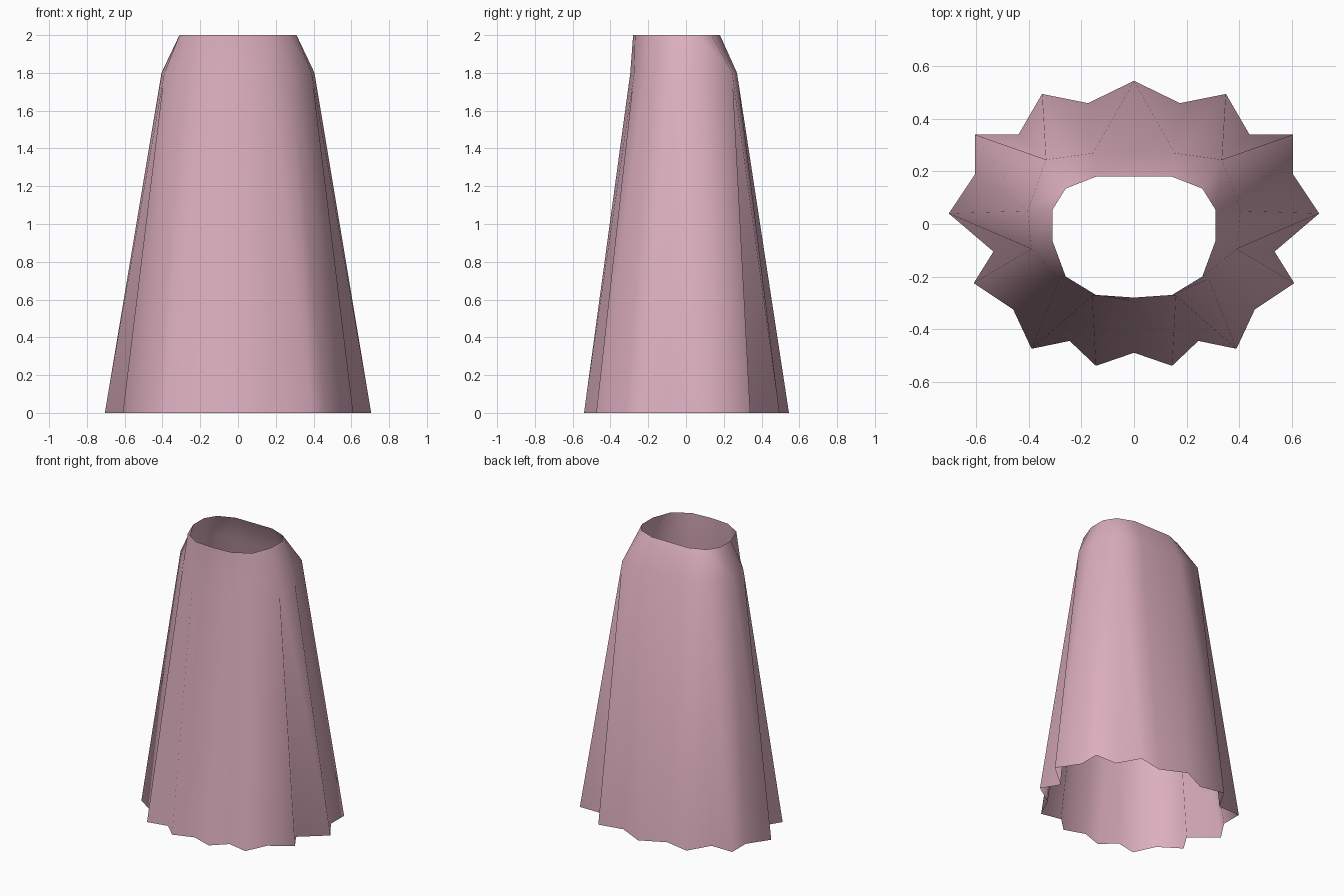
import bpy
import bmesh

cube = bpy.data.objects.get("Cube")
if cube:
    bpy.data.objects.remove(cube, do_unlink=True)

pink = bpy.data.materials.new("dusty pink")
pink.use_nodes = True
colour = (0.72, 0.43, 0.52, 1)
pink.diffuse_color = colour
pink.node_tree.nodes["Principled BSDF"].inputs["Base Color"].default_value = colour


def ring(bm, half, z, first_on_axis=False):
    """Closed ring from its left half, listed from back to front and ending on the axis."""
    mirrored = [(-x, y) for x, y in reversed(half[first_on_axis:-1])]
    return [bm.verts.new((x, y, z)) for x, y in half + mirrored]


# Left half outlines, back to front
waist = [(.145, .18), (.26, .135), (.31, .055), (.31, -.065),
         (.26, -.2), (.145, -.27), (0, -.28)]
hip = [(.155, .27), (.335, .245), (.405, .05), (.39, -.095),
       (.285, -.21), (.16, -.275), (0, -.295)]
folds_in = [(.175, .46), (.44, .34), (.605, .19), (.535, -.105),
            (.46, -.325), (.245, -.445), (0, -.49)]
folds_out = [(0, .545), (.35, .495), (.605, .34), (.705, .04),
             (.61, -.225), (.39, -.475), (.145, -.54)]

bm = bmesh.new()
top = ring(bm, waist, 2)
mid = ring(bm, hip, 1.8)
inner = ring(bm, folds_in, 0)
outer = [bm.verts.new((x, y, 0)) for x, y in folds_out]
outer += [bm.verts.new((-x, y, 0)) for x, y in reversed(folds_out[1:])]

# Waistband quads, and pleats that fan from each outer hem point
n = len(mid)
for i in range(n):
    j = (i + 1) % n
    peak = outer[j]
    bm.faces.new((mid[i], top[i], top[j], mid[j]))
    bm.faces.new((inner[i], mid[i], peak))
    bm.faces.new((peak, mid[i], mid[j]))
    bm.faces.new((peak, mid[j], inner[j]))

bmesh.ops.recalc_face_normals(bm, faces=bm.faces)
bm.normal_update()
# Open surface: make sure the normals face outward
if sum(f.normal.dot(f.calc_center_median()) for f in bm.faces) < 0:
    bmesh.ops.reverse_faces(bm, faces=bm.faces)
for f in bm.faces:
    f.smooth = True

mesh = bpy.data.meshes.new("pleated_skirt")
bm.to_mesh(mesh)
bm.free()
mesh.materials.append(pink)
skirt = bpy.data.objects.new("pleated_skirt", mesh)
bpy.context.collection.objects.link(skirt)
